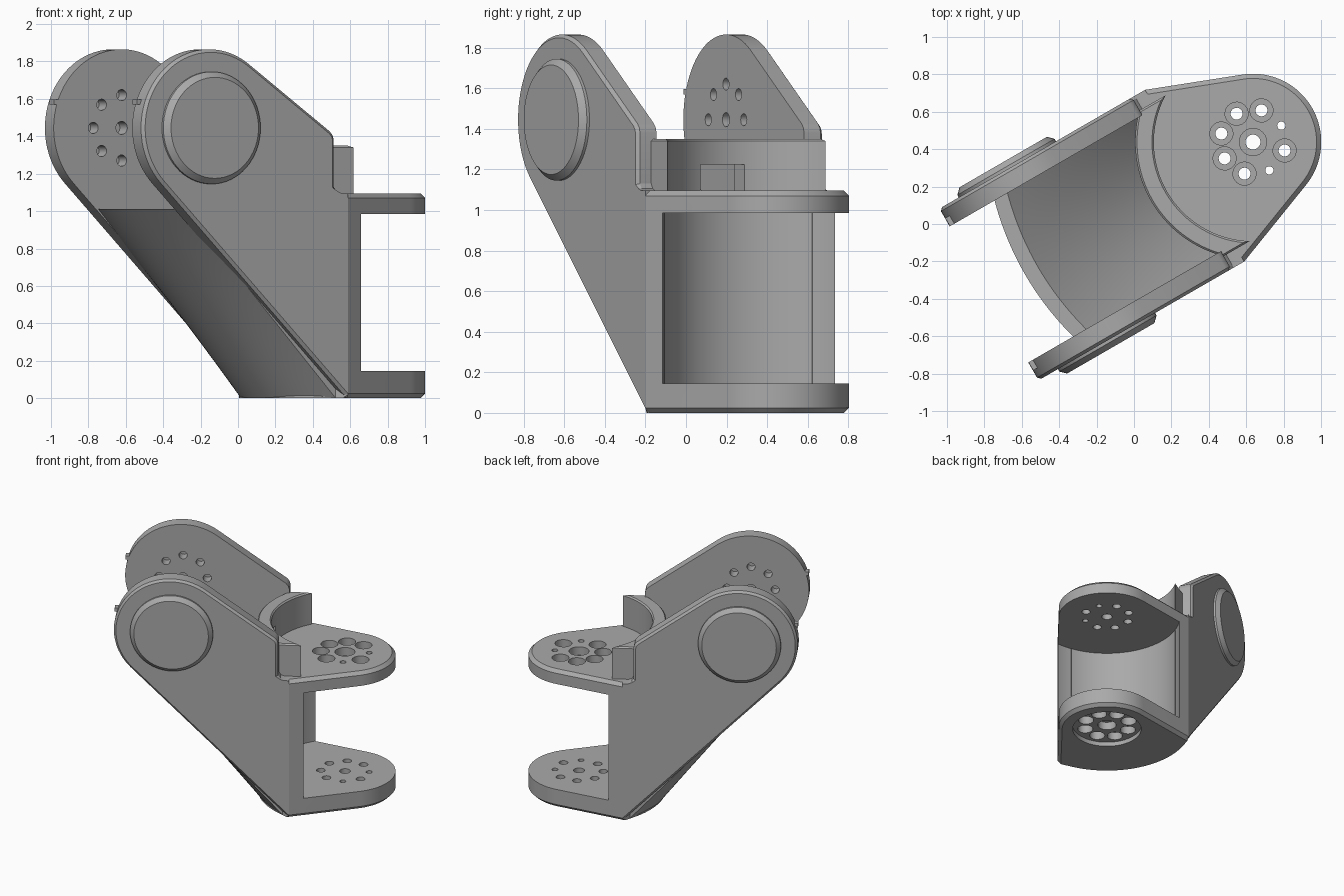
import bpy, bmesh
from math import radians, sin, cos, asin, atan2, hypot, pi, sqrt
from mathutils import Matrix

if "Cube" in bpy.data.objects:
    bpy.data.objects.remove(bpy.data.objects["Cube"])

grey = bpy.data.materials.new("plain_grey")
grey.use_nodes = True
grey.diffuse_color = (0.4, 0.4, 0.4, 1)
grey.node_tree.nodes["Principled BSDF"].inputs["Base Color"].default_value = (0.4, 0.4, 0.4, 1)

# The bracket is built along local x, then turned about z
PLACE = Matrix.Rotation(radians(30), 4, 'Z') @ Matrix.Translation((0, 0.0615, 0))
HUB = 0.77              # hub axis, local x
PX, PZ, PR = -0.44, 1.445, 0.42   # pivot centre and plate radius
HALF, INNER = 0.53, 0.42          # outer and inner faces of the side plates


def finish(name, bm):
    bmesh.ops.recalc_face_normals(bm, faces=bm.faces)
    mesh = bpy.data.meshes.new(name)
    bm.to_mesh(mesh)
    bm.free()
    mesh.materials.append(grey)
    ob = bpy.data.objects.new(name, mesh)
    ob.matrix_world = PLACE
    bpy.context.collection.objects.link(ob)
    return ob


def loft(rings):
    """Solid through matching closed rings of points."""
    bm = bmesh.new()
    vs = [[bm.verts.new(p) for p in r] for r in rings]
    n = len(vs[0])
    for a, b in zip(vs, vs[1:]):
        for i in range(n):
            j = (i + 1) % n
            bm.faces.new((a[i], a[j], b[j], b[i]))
    bm.faces.new(vs[0])
    bm.faces.new(vs[-1])
    bmesh.ops.recalc_face_normals(bm, faces=bm.faces)
    return bm


def chamfer(bm, size, rule):
    edges = [e for e in bm.edges if rule(e.verts[0].co, e.verts[1].co)]
    bmesh.ops.bevel(bm, geom=edges, offset=size, segments=1, affect='EDGES', clamp_overlap=True)


def arc(cx, cy, r, a0, a1, n):
    return [(cx + r * cos(a0 + (a1 - a0) * i / n), cy + r * sin(a0 + (a1 - a0) * i / n))
            for i in range(n + 1)]


def upright(pts, z0, z1):
    return loft([[(x, y, z) for x, y in pts] for z in (z0, z1)])


def cylinder(bm, x, y, z0, z1, r, axis='Z', n=32):
    """Add a cylinder; for axis Y, y/z0/z1 mean z and the y range."""
    mat = Matrix.Translation((x, y, (z0 + z1) / 2))
    if axis == 'Y':
        mat = Matrix.Translation((x, (z0 + z1) / 2, y)) @ Matrix.Rotation(pi / 2, 4, 'X')
    bmesh.ops.create_cone(bm, cap_ends=True, segments=n, radius1=r, radius2=r,
                          depth=abs(z1 - z0), matrix=mat)


def cut(ob, bm):
    cutter = finish("cutter", bm)
    cutter.hide_render = True
    mod = ob.modifiers.new("cut", 'BOOLEAN')
    mod.operation, mod.solver, mod.object = 'DIFFERENCE', 'EXACT', cutter
    bpy.context.view_layer.objects.active = ob
    bpy.ops.object.modifier_apply(modifier=mod.name)
    bpy.data.objects.remove(cutter)


def ring_holes(r, spread, cx, cy, z0, z1, axis='Z', centre=None, small=()):
    bm = bmesh.new()
    cylinder(bm, cx, cy, z0, z1, centre or r, axis, 24)
    for i in range(8):
        a = i * pi / 4
        rad = 0.022 if i in small else r
        cylinder(bm, cx + spread * cos(a), cy + spread * sin(a), z0, z1, rad, axis, 20)
    return bm


parts = []

# Hub body: two rounded lugs joined by a curved wall
d = hypot(HUB - 0.41, HALF)
ta = atan2(HALF, 0.41 - HUB) - (pi / 2 - asin(0.365 / d))
back = atan2(0.45, -sqrt(0.63 ** 2 - 0.45 ** 2))
outline = ([(0.41, -HALF)] + arc(HUB, 0, 0.365, -ta, ta, 40) + [(0.41, HALF)]
           + arc(HUB, 0, 0.63, back, 2 * pi - back, 28))
bm = upright(outline, 0, 1.095)
chamfer(bm, 0.025, lambda a, b: abs(a.z - b.z) < 0.01 and min(a.x, b.x) > 0.405)
body = finish("hub_body", bm)
bm = bmesh.new()
cylinder(bm, HUB, 0, 0.145, 0.985, 0.555, n=96)
cut(body, bm)
# Bolt holes, counterbores and underside recess
cut(body, ring_holes(0.032, 0.175, HUB, 0, -0.1, 1.2, centre=0.04, small=(0, 6)))
cut(body, ring_holes(0.062, 0.175, HUB, 0, 1.03, 1.2, centre=0.073, small=(0, 6)))
cut(body, ring_holes(0.058, 0.175, HUB, 0, -0.1, 0.1, centre=0.07))
bm = bmesh.new()
cylinder(bm, HUB, 0, -0.1, 0.035, 0.26, n=64)
cut(body, bm)
parts.append(body)

# Raised curved wall with a cable slot
a1 = pi - asin(0.45 / 0.63)
a2 = pi - asin(0.45 / 0.53)
wall_pts = arc(HUB, 0, 0.63, a1, 2 * pi - a1, 32) + arc(HUB, 0, 0.53, 2 * pi - a2, a2, 32)
bm = upright(wall_pts, 1.05, 1.35)
chamfer(bm, 0.015, lambda a, b: min(a.z, b.z) > 1.34 and abs(a.y - b.y) < 0.2)
wall = finish("raised_wall", bm)
bm = bmesh.new()
bmesh.ops.create_cube(bm, size=1, matrix=Matrix.Translation((0.18, 0, 1.16))
                      @ Matrix.Diagonal((0.4, 0.25, 0.13, 1)))
cut(wall, bm)
parts.append(wall)

# Sloped curved web, its bulge easing off towards the top
rings = []
for k in range(13):
    t = k / 12
    z = 1.01 * t
    edge, bulge = 0.41 - 0.95 * z, 0.27 - 0.18 * t
    ys = [-0.48 + 0.96 * i / 24 for i in range(25)]
    outer = [(edge - bulge * (1 - (y / HALF) ** 2), y, z) for y in ys]
    rings.append(outer + [(x + 0.08, y, z) for x, y, z in reversed(outer)])
parts.append(finish("sloped_web", loft(rings)))

# Side plate profile: round pivot end, tangents to the corner and foot
cx, cz = 0.33, 1.41
up = atan2(cz - PZ, cx - PX) + pi / 2 - asin(PR / hypot(cx - PX, cz - PZ))
down = atan2(-PZ, 0.41 - PX) - (pi / 2 - asin(PR / hypot(0.41 - PX, PZ))) + 2 * pi
profile = ([(0.41, 0), (0.41, 1.095), (0.37, 1.095), (0.345, 1.105), (0.33, 1.13),
            (0.33, 1.38), (0.323, 1.405), (0.305, 1.426)] + arc(PX, PZ, PR, up, down, 40))

for side, label in ((-1, "right"), (1, "left")):
    bm = loft([[(x, side * y, z) for x, z in profile] for y in (INNER, HALF)])
    chamfer(bm, 0.045, lambda a, b: min(abs(a.y), abs(b.y)) > 0.5
            and (a.x + b.x) / 2 < 0.34)
    plate = finish(label + "_side_plate", bm)
    y0, y1 = sorted((side * 0.3, side * 0.5))
    cut(plate, ring_holes(0.03, 0.175, PX, PZ, y0, y1, 'Y', centre=0.035))
    parts.append(plate)

    # Pivot cap with chamfered rim
    steps = ((0.5, 0.3), (0.545, 0.3), (0.575, 0.27))
    bm = loft([[(x, side * y, z) for x, z in arc(PX, PZ, r, 0, 2 * pi * 63 / 64, 63)]
               for y, r in steps])
    parts.append(finish(label + "_pivot_cap", bm))

    # Small stop on the plate rim
    bm = bmesh.new()
    bmesh.ops.create_cube(bm, size=1, matrix=Matrix.Translation((-0.838, side * 0.445, 1.583))
                          @ Matrix.Diagonal((0.04, 0.05, 0.028, 1)))
    parts.append(finish(label + "_rim_stop", bm))

for ob in bpy.context.view_layer.objects:
    ob.select_set(ob in parts)
bpy.context.view_layer.objects.active = parts[0]
bpy.ops.object.shade_smooth_by_angle(angle=radians(25))
